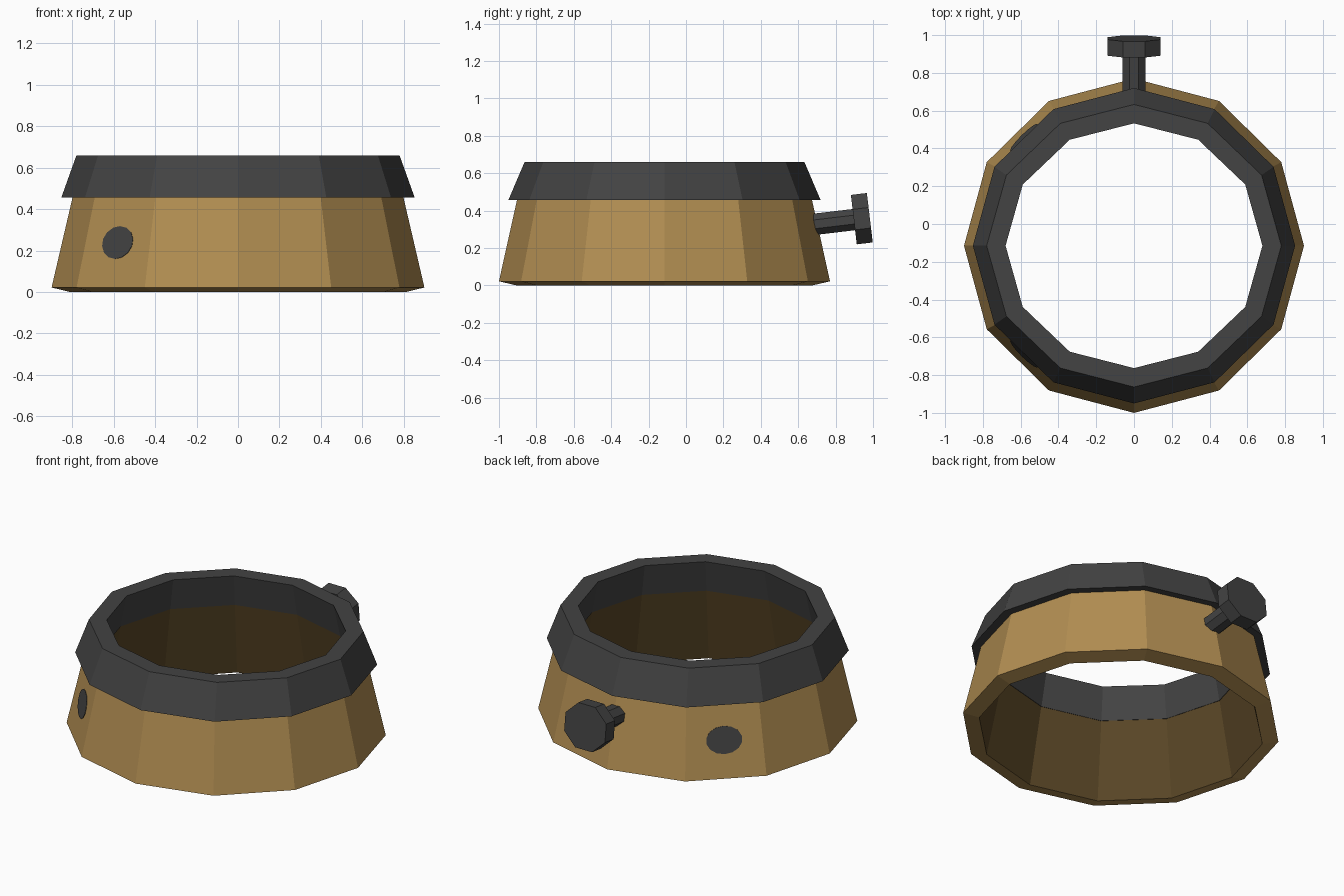
import bpy, bmesh, math
from mathutils import Matrix, Vector

if "Cube" in bpy.data.objects:
    bpy.data.objects.remove(bpy.data.objects["Cube"])

CY = -0.115   # ring centre in y
SIDES = 12


def material(name, rgb):
    m = bpy.data.materials.new(name)
    m.diffuse_color = (*rgb, 1)
    m.use_nodes = True
    m.node_tree.nodes["Principled BSDF"].inputs["Base Color"].default_value = m.diffuse_color
    return m


wood = material("tan_wood", (0.445, 0.27, 0.084))
inside = material("dark_brown", (0.100, 0.061, 0.019))
dark = material("dark_grey", (0.056, 0.056, 0.056))


def finish(bm, name, *mats):
    bmesh.ops.recalc_face_normals(bm, faces=bm.faces)
    me = bpy.data.meshes.new(name)
    bm.to_mesh(me)
    bm.free()
    for m in mats:
        me.materials.append(m)
    ob = bpy.data.objects.new(name, me)
    bpy.context.collection.objects.link(ob)
    return ob


def ring(name, profile, mats, inner_wall=None):
    """Sweep a closed (rx, ry, z) profile; inner_wall segment takes the second material."""
    bm = bmesh.new()
    loops = []
    for rx, ry, z in profile:
        loops.append([bm.verts.new((rx * math.cos(a), CY + ry * math.sin(a), z))
                      for a in (2 * math.pi * k / SIDES for k in range(SIDES))])
    for i, lo in enumerate(loops):
        hi = loops[(i + 1) % len(loops)]
        for k in range(SIDES):
            n = (k + 1) % SIDES
            f = bm.faces.new((lo[k], lo[n], hi[n], hi[k]))
            f.material_index = 1 if i == inner_wall else 0
    return finish(bm, name, *mats)


def cylinder(name, centre, normal, rx, ry, depth, sides, mat, spin=0.0):
    """Prism along normal; rx is its half width sideways, ry its half height."""
    n = Vector(normal).normalized()
    side = Vector((0, 0, 1)).cross(n).normalized()
    up = n.cross(side)
    frame = Matrix((side, up, n)).transposed().to_4x4()
    bm = bmesh.new()
    bmesh.ops.create_cone(bm, cap_ends=True, segments=sides, radius1=1, radius2=1,
                          depth=depth,
                          matrix=Matrix.Diagonal((rx, ry, 1, 1)) @ Matrix.Rotation(spin, 4, 'Z'))
    bmesh.ops.transform(bm, matrix=Matrix.Translation(centre) @ frame, verts=bm.verts)
    return finish(bm, name, mat)


# Wooden sloped band, darker on the inner wall
ring("wooden_band", [(0.90, 0.885, 0.022), (0.798, 0.788, 0.46),
                     (0.721, 0.692, 0.463), (0.81, 0.79, 0.0)], (wood, inside), inner_wall=2)

# Dark rim on top
ring("top_rim", [(0.853, 0.835, 0.456), (0.78, 0.748, 0.66),
                 (0.68, 0.648, 0.66), (0.719, 0.690, 0.462)], (dark,))

# Dark spots lying on the two left diagonal faces
for name, sy in (("front_spot", -1), ("back_spot", 1)):
    # four corners of the wall face give its plane
    def corner(rx, ry, z, deg):
        a = math.radians(deg)
        return Vector((-rx * math.cos(a), CY + sy * ry * math.sin(a), z))
    b1, b2 = corner(0.90, 0.885, 0.022, 30), corner(0.90, 0.885, 0.022, 60)
    t1, t2 = corner(0.798, 0.788, 0.46, 30), corner(0.798, 0.788, 0.46, 60)
    low, high = (b1 + b2) / 2, (t1 + t2) / 2
    n = (b2 - b1).cross(high - low).normalized()
    if n.x > 0:
        n = -n
    centre = low.lerp(high, 0.495)
    cylinder(name, centre, n, 0.103, 0.081, 0.005, 14, dark)

# Tilted thumb screw at the back: octagonal stem and head
axis = Vector((0, 0.99, 0.118)).normalized()
head = Vector((0, 0.940, 0.357))
r8 = 1 / math.cos(math.pi / 8)
cylinder("screw_head", head, axis, 0.139 * r8, 0.133 * r8, 0.086, 8, dark, math.pi / 8)
cylinder("screw_stem", head - axis * 0.15, axis, 0.06 * r8, 0.057 * r8, 0.26, 8, dark, math.pi / 8)
